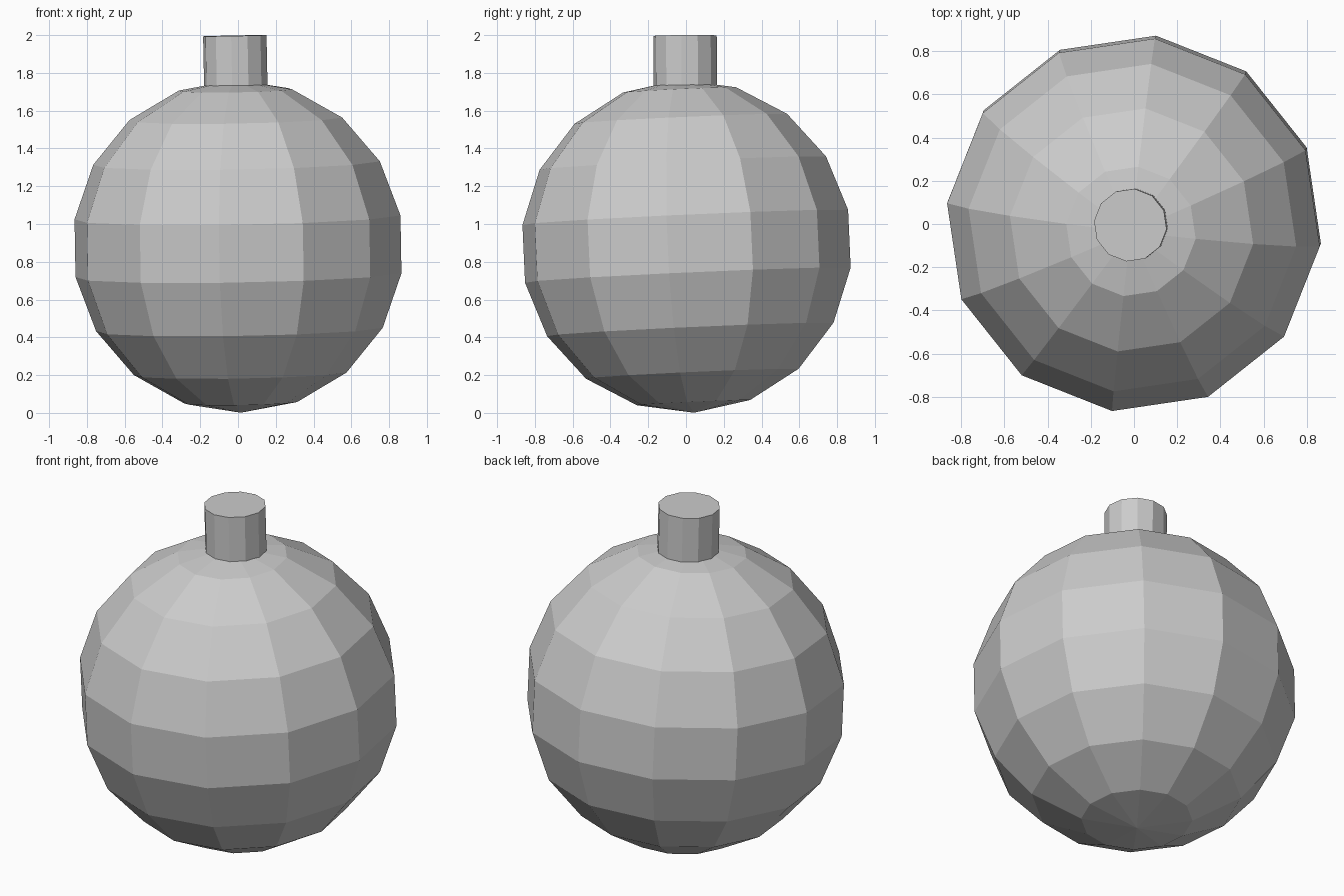
import bpy, bmesh
from math import radians
from mathutils import Matrix

if "Cube" in bpy.data.objects:
    bpy.data.objects.remove(bpy.data.objects["Cube"])

SPIN = Matrix.Rotation(radians(-6.6), 4, 'Z')


def add_part(name, bm, location, tilt):
    """Spin the mesh about its own axis, then place and tilt the object."""
    bmesh.ops.transform(bm, matrix=SPIN, verts=bm.verts)
    mesh = bpy.data.meshes.new(name)
    bm.to_mesh(mesh)
    bm.free()
    obj = bpy.data.objects.new(name, mesh)
    obj.location = location
    obj.rotation_euler = (tilt[0], tilt[1], 0)
    bpy.context.collection.objects.link(obj)
    return obj


# Round body: 12 sides, 9 bands, leaning slightly
bm = bmesh.new()
bmesh.ops.create_uvsphere(bm, u_segments=12, v_segments=9, radius=0.882)
add_part("round_body", bm, (0, 0.003, 0.882), (0.045, -0.017))

# Capped neck: 12-sided cylinder sunk into the top of the body
bm = bmesh.new()
bmesh.ops.create_cone(bm, cap_ends=True, segments=12, radius1=0.169,
                      radius2=0.169, depth=0.29)
add_part("neck", bm, (-0.014, -0.004, 1.852), (0.008, -0.02))
